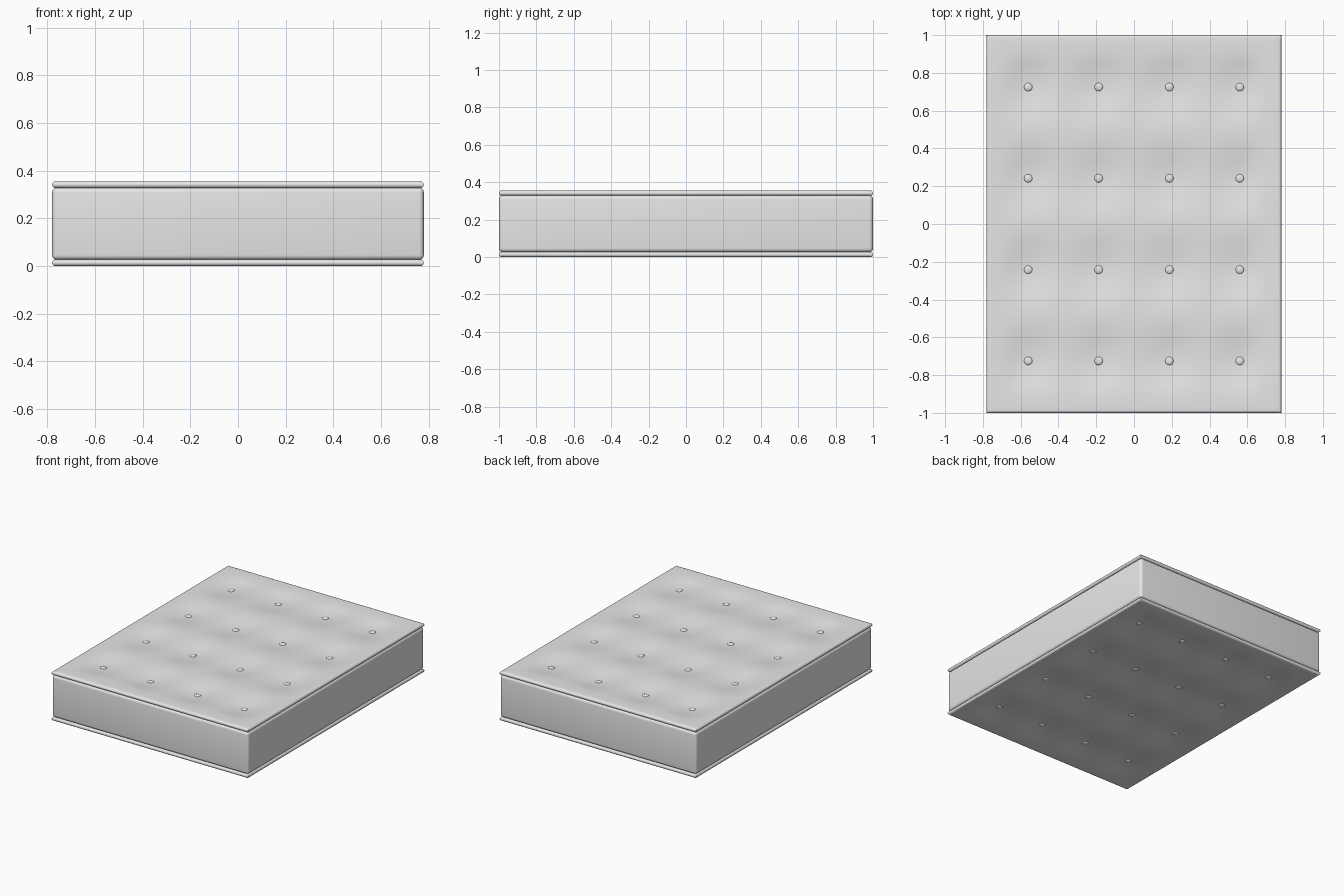
import bpy, bmesh, math

cube = bpy.data.objects.get("Cube")
if cube:
    bpy.data.objects.remove(cube, do_unlink=True)

HX, HY, HEIGHT = 0.78, 1.0, 0.355   # half width, half length, total height
PAD = 0.027                         # pad thickness
DEPTH = 0.02                        # tuft depth
BUTTON_X = (-0.56, -0.187, 0.187, 0.56)
BUTTON_Y = (-0.725, -0.242, 0.242, 0.725)

fabric = bpy.data.materials.new("light_grey_fabric")
fabric.use_nodes = True
GREY = (0.8, 0.8, 0.8, 1)
fabric.diffuse_color = GREY
fabric.node_tree.nodes["Principled BSDF"].inputs["Base Color"].default_value = GREY


def finish(bm, name):
    bmesh.ops.recalc_face_normals(bm, faces=bm.faces)
    mesh = bpy.data.meshes.new(name)
    bm.to_mesh(mesh)
    bm.free()
    mesh.materials.append(fabric)
    obj = bpy.data.objects.new(name, mesh)
    bpy.context.collection.objects.link(obj)
    bpy.ops.object.select_all(action='DESELECT')
    obj.select_set(True)
    bpy.context.view_layer.objects.active = obj
    bpy.ops.object.shade_smooth_by_angle(angle=math.radians(40))
    return obj


def falloff(value, centres, reach):
    d = min(min(abs(value - c) for c in centres) / reach, 1)
    return 0.5 + 0.5 * math.cos(math.pi * d)


def edge_fade(value, half):
    t = max(0, min((half - abs(value)) / 0.2, 1))
    return t * t * (3 - 2 * t)


def tuft(x, y):
    fx = falloff(x, BUTTON_X, 0.187)
    fy = falloff(y, BUTTON_Y, 0.242)
    return DEPTH * fy * (0.4 + 0.6 * fx) * edge_fade(x, HX) * edge_fade(y, HY)


def place(z, side):
    return z if side > 0 else HEIGHT - z


# Tufted pad: quilted sheet with a rounded rim rolled around its border
def make_pad(name, side):
    r = PAD / 2
    bm = bmesh.new()
    bmesh.ops.create_grid(bm, x_segments=64, y_segments=80, size=1)
    for v in bm.verts:
        v.co.x *= HX - r
        v.co.y *= HY - r
        v.co.z = place(HEIGHT - tuft(v.co.x, v.co.y), side)
    border = [e for e in bm.edges if e.is_boundary]
    reach = 0
    steps = 10
    for i in range(1, steps + 1):
        a = math.pi * i / steps
        out = r * math.sin(a)
        z = place(HEIGHT - r + r * math.cos(a), side)
        ring = bmesh.ops.extrude_edge_only(bm, edges=border)["geom"]
        border = [g for g in ring if isinstance(g, bmesh.types.BMEdge)]
        for v in (g for g in ring if isinstance(g, bmesh.types.BMVert)):
            v.co.x *= (HX - r + out) / (HX - r + reach)
            v.co.y *= (HY - r + out) / (HY - r + reach)
            v.co.z = z
        reach = out
    bmesh.ops.contextual_create(bm, geom=border)
    finish(bm, name)


# Small domed button sitting in a tuft
def make_button(name, x, y, side):
    bm = bmesh.new()
    bmesh.ops.create_uvsphere(bm, u_segments=20, v_segments=10, radius=0.022)
    for v in bm.verts:
        v.co.z = place(HEIGHT - DEPTH + v.co.z * 0.35, side)
        v.co.x += x
        v.co.y += y
    finish(bm, name)


# Core with softly rounded edges
bm = bmesh.new()
bmesh.ops.create_cube(bm, size=1)
for v in bm.verts:
    v.co.x *= 2 * HX
    v.co.y *= 2 * HY
    v.co.z = HEIGHT / 2 + v.co.z * (HEIGHT - 2 * PAD + 0.002)
bmesh.ops.bevel(bm, geom=bm.edges[:], offset=0.02, segments=5, profile=0.5,
                affect='EDGES')
finish(bm, "mattress_core")

for label, side in (("top", 1), ("bottom", -1)):
    make_pad(label + "_pad", side)
    for row, y in enumerate(BUTTON_Y):
        for col, x in enumerate(BUTTON_X):
            make_button(f"{label}_button_{row}_{col}", x, y, side)
